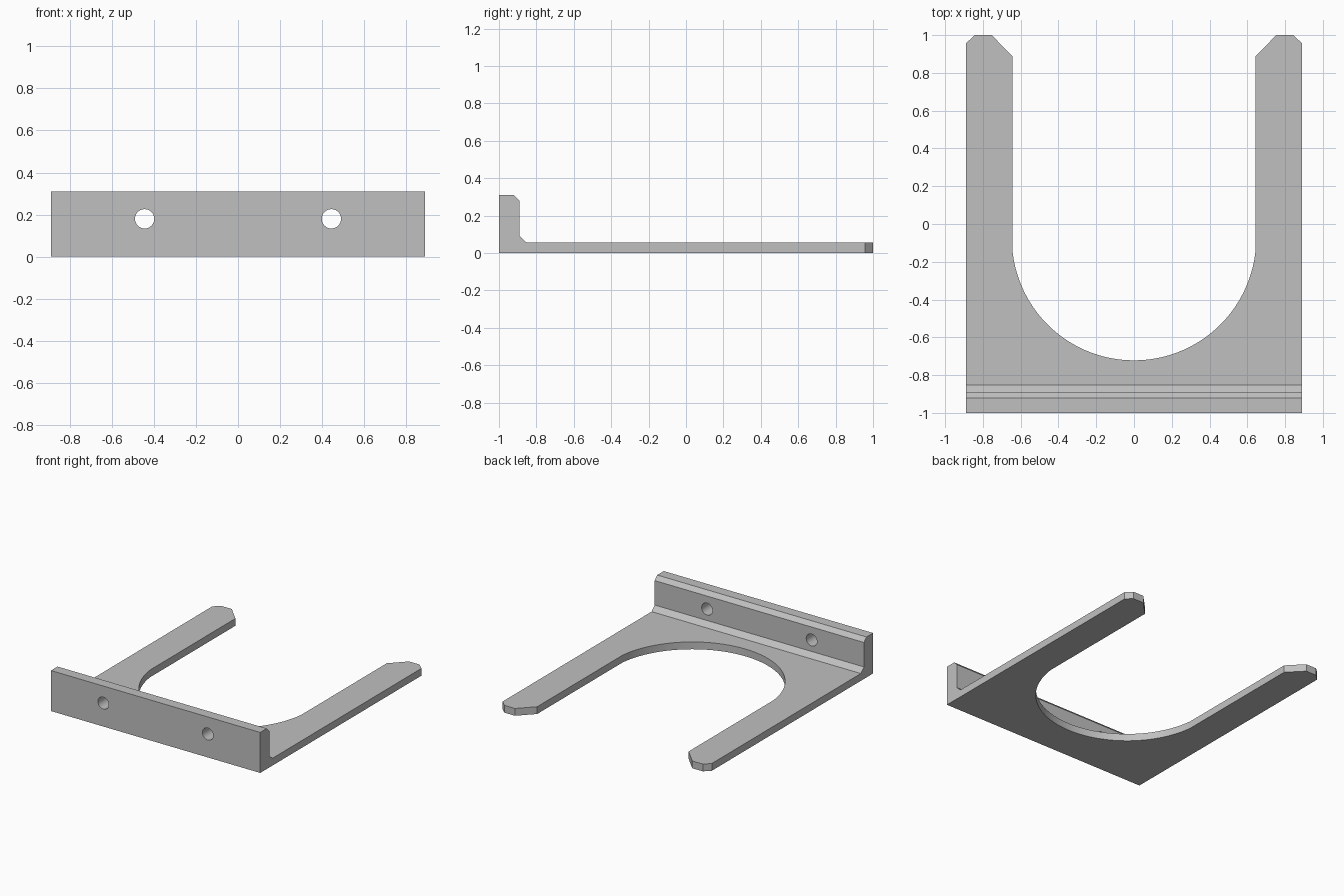
import bpy, bmesh, math
from mathutils import Matrix, Vector

cube = bpy.data.objects.get("Cube")
if cube:
    bpy.data.objects.remove(cube, do_unlink=True)

grey = bpy.data.materials.new("plain grey")
grey.use_nodes = True
colour = (0.53, 0.53, 0.53, 1)
grey.diffuse_color = colour
grey.node_tree.nodes["Principled BSDF"].inputs["Base Color"].default_value = colour


def prism(name, points, sweep):
    """Closed solid made by sweeping a flat outline along a vector."""
    bm = bmesh.new()
    face = bm.faces.new([bm.verts.new(p) for p in points])
    swept = bmesh.ops.extrude_face_region(bm, geom=[face])["geom"]
    moved = [v for v in swept if isinstance(v, bmesh.types.BMVert)]
    bmesh.ops.translate(bm, verts=moved, vec=Vector(sweep))
    bmesh.ops.recalc_face_normals(bm, faces=bm.faces)
    mesh = bpy.data.meshes.new(name)
    bm.to_mesh(mesh)
    bm.free()
    mesh.materials.append(grey)
    obj = bpy.data.objects.new(name, mesh)
    bpy.context.collection.objects.link(obj)
    return obj


def boolean(target, cutter, operation):
    mod = target.modifiers.new(cutter.name, "BOOLEAN")
    mod.operation = operation
    mod.solver = "EXACT"
    mod.object = cutter
    bpy.context.view_layer.objects.active = target
    bpy.ops.object.modifier_apply(modifier=mod.name)
    bpy.data.objects.remove(cutter, do_unlink=True)


# Angle section: thin plate, corner fillet and upright flange with a chamfered top
section = [(-1, 0), (1.1, 0), (1.1, 0.056), (-0.852, 0.056), (-0.89, 0.092),
           (-0.89, 0.28), (-0.92, 0.311), (-1, 0.311)]
bracket = prism("forked_bracket", [(-1, y, z) for y, z in section], (2, 0, 0))

# Fork outline: half outline mirrored, with the round throat between the prongs
radius, centre_y, inner_x = 0.647, -0.075, 0.643
half = [(0.889, -1.1), (0.889, 0.957), (0.843, 1), (0.753, 1), (inner_x, 0.887)]
start = math.acos(inner_x / radius)
steps = 24
for i in range(steps + 1):
    a = start + (math.pi / 2 - start) * i / steps
    half.append((radius * math.cos(a), centre_y - radius * math.sin(a)))
half[-1] = (0, centre_y - radius)
outline = half + [(-x, y) for x, y in reversed(half[:-1])]
fork = prism("fork_outline", [(x, y, -0.1) for x, y in outline], (0, 0, 0.6))
boolean(bracket, fork, "INTERSECT")

# Screw holes through the flange
for side in (-1, 1):
    ring = [2 * math.pi * i / 32 for i in range(32)]
    hole = prism("screw_hole", [(side * 0.444 + 0.046 * math.cos(a), -1.1,
                                 0.18 + 0.046 * math.sin(a)) for a in ring], (0, 0.4, 0))
    boolean(bracket, hole, "DIFFERENCE")

# Smooth the throat and holes, keep the machined edges crisp
bpy.ops.object.select_all(action="DESELECT")
bracket.select_set(True)
bpy.context.view_layer.objects.active = bracket
bpy.ops.object.shade_smooth_by_angle(angle=math.radians(20))
